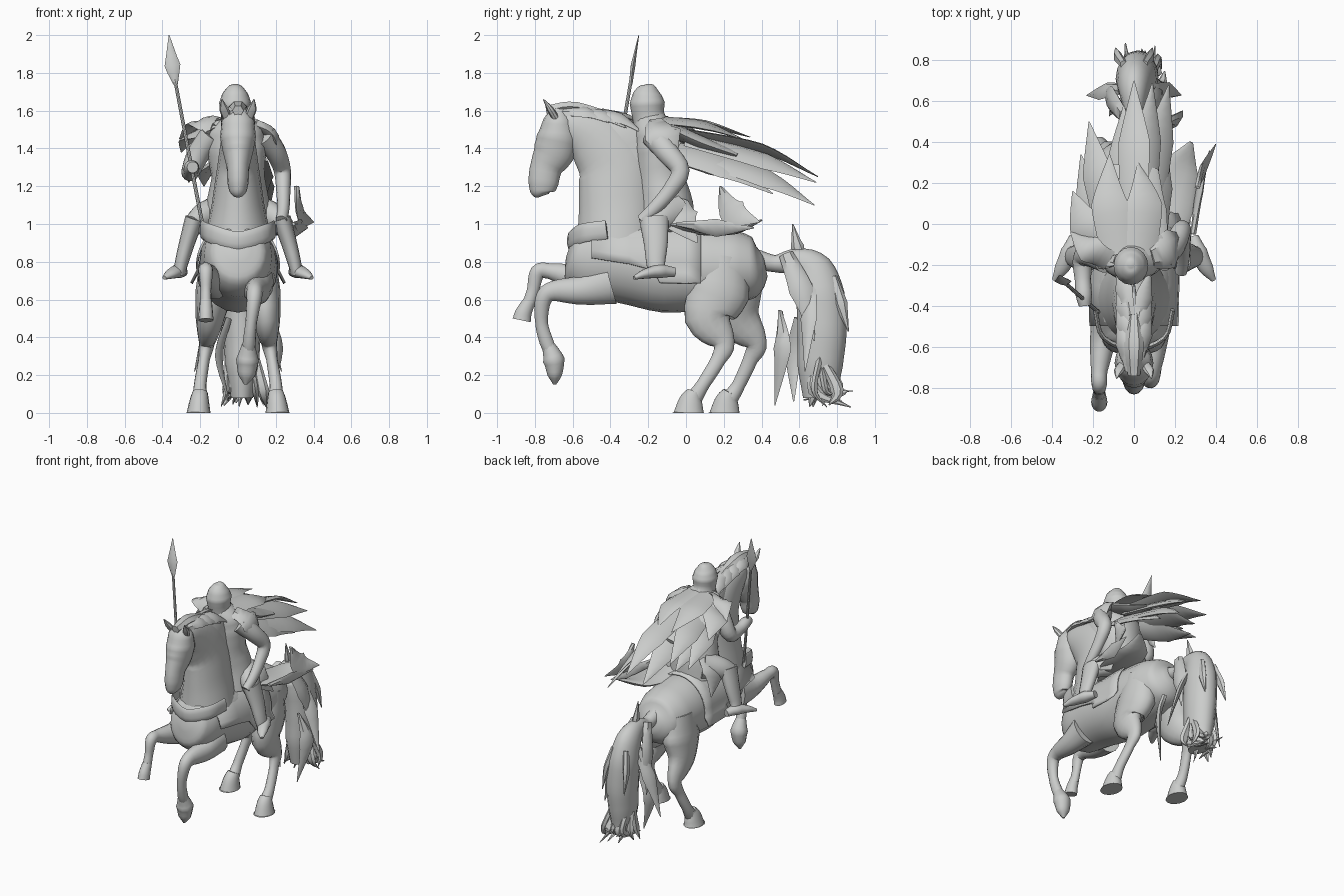
import bpy, bmesh, math, random
from mathutils import Vector as V

random.seed(4)
grey = bpy.data.materials.new("stone grey")
grey.diffuse_color = (0.6, 0.61, 0.6, 1)
X, Z = (1, 0, 0), (0, 0, 1)


def finish(name, bm):
    bmesh.ops.recalc_face_normals(bm, faces=bm.faces)
    me = bpy.data.meshes.new(name)
    bm.to_mesh(me)
    bm.free()
    ob = bpy.data.objects.new(name, me)
    bpy.context.collection.objects.link(ob)
    me.materials.append(grey)
    bpy.ops.object.select_all(action='DESELECT')
    ob.select_set(True)
    bpy.context.view_layer.objects.active = ob
    bpy.ops.object.shade_smooth_by_angle(angle=math.radians(40))
    return ob


def loft(name, pts, side=X, n=14, sub=4):
    """Elliptical sections (x, y, z, half width along side, half depth) swept on a spline."""
    P = [V(p) for p in pts]
    P = [2 * P[0] - P[1]] + P + [2 * P[-1] - P[-2]]
    S = []
    for i in range(1, len(P) - 2):
        a, b, c, d = P[i - 1:i + 3]
        for k in range(sub):
            t = k / sub
            q = 0.5 * (2 * b + (c - a) * t + (2 * a - 5 * b + 4 * c - d) * t * t + (3 * b - a - 3 * c + d) * t ** 3)
            q[3], q[4] = b[3] + (c[3] - b[3]) * t, b[4] + (c[4] - b[4]) * t
            S.append(q)
    S.append(P[-2])
    C = [V(s[:3]) for s in S]
    bm = bmesh.new()
    rings = []
    for i, s in enumerate(S):
        t = (C[min(i + 1, len(C) - 1)] - C[max(i - 1, 0)]).normalized()
        u = V(side) - V(side).dot(t) * t
        u.normalize()
        v = t.cross(u)
        ring = []
        for j in range(n):
            w = 2 * math.pi * j / n
            co = C[i] + u * s[3] * math.cos(w) + v * s[4] * math.sin(w)
            co.z = max(co.z, 0)
            ring.append(bm.verts.new(co))
        rings.append(ring)
    for r, q in zip(rings, rings[1:]):
        for j in range(n):
            bm.faces.new((r[j], r[(j + 1) % n], q[(j + 1) % n], q[j]))
    bm.faces.new(rings[0])
    bm.faces.new(rings[-1])
    return finish(name, bm)


def blade(name, a, m, b, w, side=X, t=0.014, root=0.6):
    """Pointed lock of hair or cloth."""
    return loft(name, [(*a, w * root, t), (*m, w, t), (*b, 0.003, 0.002)], side, 6, 5)


# horse barrel
loft("horse_body", [(0, -.62, .87, .05, .05), (0, -.59, .86, .14, .15), (0, -.5, .83, .18, .22),
                    (0, -.3, .81, .2, .235), (0, -.1, .77, .21, .24), (0, .1, .77, .21, .225),
                    (0, .25, .77, .2, .2), (0, .36, .77, .16, .16), (0, .42, .78, .06, .06)], n=20)
# neck, head, ears
loft("horse_neck", [(0, -.36, .9, .18, .22), (0, -.36, 1.1, .14, .21), (0, -.38, 1.3, .11, .2),
                    (0, -.48, 1.44, .09, .16), (0, -.6, 1.52, .075, .1), (0, -.68, 1.55, .05, .05)], n=18)
loft("horse_head", [(0, -.67, 1.61, .04, .04), (0, -.675, 1.55, .085, .08), (0, -.68, 1.46, .095, .11),
                    (0, -.7, 1.38, .08, .11), (0, -.74, 1.3, .06, .085), (0, -.755, 1.22, .056, .08),
                    (0, -.76, 1.17, .045, .065), (0, -.755, 1.15, .02, .03)], n=16)
for s in (-1, 1):
    loft("ear", [(s * .055, -.69, 1.56, .025, .02), (s * .075, -.72, 1.61, .025, .018),
                 (s * .085, -.755, 1.66, .003, .003)], n=8)
    # mane sheet filling the neck's back edge
    blade("mane_sheet", (s * .03, -.5, 1.53), (s * .06, -.34, 1.45), (s * .09, -.24, 1.2), .1, (0, 1, .6), .02)
# mane
for i in range(7):
    s = 1 if i % 2 else -1
    y = -.72 + i * .045
    blade("mane_lock", (s * .02, y, 1.59), (s * .05, y + .14, 1.6 - i * .008),
          (s * .08, y + .27, 1.55 - i * .014), .05, (s, 0, -.7), .02)
blade("mane_crest", (0, -.74, 1.6), (0, -.58, 1.62), (0, -.28, 1.55), .05, X, .03)

# hind legs and hooves
for s, d, k in ((1, 0, 0), (-1, .17, .19)):
    loft("hind_leg", [(s * .1, .2 + d * .2, .82, .1, .13), (s * .125, .17 + d * .4, .64, .1, .17),
                      (s * .15, .12 + d * .9, .5, .075, .13), (s * .165, .2 + d, .37, .042, .06),
                      (s * .18, .17 + d, .28, .03, .04), (s * .2, .09 + k, .15, .033, .036),
                      (s * .2, .045 + k, .08, .04, .045)])
    loft("hind_hoof", [(s * .2, .045 + k, .11, .04, .04), (s * .205, .025 + k, .06, .052, .065),
                       (s * .21, .012 + k, -.03, .068, .088)])
# raised front legs and hooves
loft("front_leg_raised", [(-.12, -.42, .72, .09, .12), (-.15, -.56, .715, .065, .075),
                          (-.17, -.72, .75, .04, .042), (-.17, -.785, .745, .038, .042),
                          (-.17, -.81, .65, .028, .033), (-.17, -.835, .57, .03, .034)])
loft("front_hoof_raised", [(-.17, -.83, .59, .032, .034), (-.17, -.86, .53, .038, .045), (-.17, -.87, .49, .04, .05)])
loft("front_leg_bent", [(.1, -.4, .69, .09, .12), (.1, -.55, .65, .07, .08), (.09, -.7, .645, .045, .055),
                        (.085, -.755, .6, .04, .045), (.07, -.765, .48, .03, .034),
                        (.06, -.74, .38, .034, .038), (.055, -.71, .31, .035, .035)])
loft("front_hoof_bent", [(.055, -.73, .36, .035, .035), (.05, -.7, .28, .06, .06), (.045, -.695, .2, .045, .04),
                         (.04, -.695, .15, .008, .008)], n=10)

# tail with loose locks
loft("tail", [(0, .36, .82, .05, .05), (0, .47, .79, .045, .045), (0, .58, .8, .055, .07),
              (.0, .67, .75, .08, .11), (.01, .71, .62, .1, .13), (.02, .72, .42, .1, .13),
              (.02, .71, .25, .09, .12), (.02, .71, .08, .06, .09)], n=16)
blade("tail_tuft", (0, .62, .82), (0, .59, .88), (0, .565, 1.0), .035, (0, 1, 0), .02)
for i in range(16):
    x = -.09 + .016 * i
    yy = random.uniform(.6, .91)
    blade("tail_tip", (x * .6, .71, .3), (x * .8 + .01, .68 + .06 * (i % 3), .12),
          (x, yy, random.uniform(.02, .14)), .035, X if i % 2 else (0, 1, 0), .018)
for s in (-1, 1):
    blade("tail_lock", (s * .05, .53, .84), (s * .11, .61, .65), (s * .15, .68, .38), .065, (0, 1, 0), .025)
    blade("tail_back_lock", (s * .05, .78, .72), (s * .08, .82, .58), (s * .09, .86, .43), .035, (0, 1, 0), .02)
    blade("tail_outer_lock", (s * .06, .66, .7), (s * .15, .65, .5), (s * .23, .63, .22), .05, (.6, 1, 0), .02)
blade("tail_side_lock", (.15, .5, .54), (.21, .51, .34), (.16, .47, .04), .055, (.5, .8, 0), .02, .15)
blade("tail_inner_lock", (-.05, .6, .5), (-.1, .57, .3), (-.05, .57, .06), .05, (.4, .8, 0))

# saddle blanket, flared at the hem
bm = bmesh.new()
rows = []
for y, a in ((-.5, 80), (-.3, 88), (-.17, 96), (-.14, 112), (.0, 113), (.08, 112)):
    rows.append([bm.verts.new(((.222 + (.05 if abs(k) == 8 and a > 100 else 0)) * math.sin(math.radians(a * k / 8)), y,
                               .78 + .235 * math.cos(math.radians(a * k / 8)))) for k in range(-8, 9)])
for r, q in zip(rows, rows[1:]):
    for j in range(16):
        bm.faces.new((r[j], r[j + 1], q[j + 1], q[j]))
ob = finish("saddle_blanket", bm)
ob.modifiers.new("thickness", 'SOLIDIFY').thickness = .012
# chest band
loft("chest_band", [(-.19, -.42, .97, .05, .012), (-.15, -.555, .95, .05, .012), (0, -.615, .91, .05, .015),
                    (.15, -.555, .95, .05, .012), (.19, -.42, .97, .05, .012)], Z, 10)

# rider torso, hood
loft("rider_torso", [(0, -.11, .97, .19, .16), (0, -.11, 1.1, .17, .15), (0, -.14, 1.25, .14, .13),
                     (-.01, -.16, 1.41, .16, .12), (-.01, -.18, 1.5, .14, .1), (-.015, -.19, 1.58, .06, .075)], n=18)
loft("rider_hood", [(-.015, -.18, 1.5, .08, .09), (-.015, -.2, 1.58, .075, .085), (-.015, -.205, 1.64, .085, .093),
                    (-.015, -.205, 1.69, .068, .075), (-.015, -.2, 1.73, .035, .04), (-.015, -.2, 1.742, .008, .008)], n=16)
# rider legs and boots
for s in (-1, 1):
    loft("rider_thigh", [(s * .1, -.05, 1.06, .09, .1), (s * .19, -.13, 1.03, .07, .08), (s * .24, -.19, .99, .05, .06)])
    loft("rider_boot", [(s * .23, -.17, 1.03, .05, .08), (s * .27, -.16, .9, .042, .065),
                        (s * .3, -.16, .79, .035, .05), (s * .31, -.15, .74, .03, .05)])
    loft("rider_foot", [(s * .29, -.06, .745, .025, .025), (s * .315, -.14, .75, .045, .038),
                        (s * .355, -.22, .735, .035, .025), (s * .39, -.275, .715, .012, .01)])
    blade("robe_flap", (s * .12, -.05, 1.12), (s * .2, -.03, 1.03), (s * .25, .06, .9), .1, (0, 1, 0), .02)
    # shoulder cloth
    blade("shoulder_cloth", (s * .08, -.16, 1.53), (s * .18, -.12, 1.47), (s * .23, -.05, 1.3), .1, (0, 1, 0), .035)
# arms
loft("rein_arm", [(.13, -.17, 1.47, .065, .07), (.2, -.1, 1.38, .055, .06), (.235, -.03, 1.28, .045, .05),
                  (.24, -.09, 1.17, .037, .042), (.24, -.17, 1.08, .032, .036), (.23, -.235, 1.02, .03, .03)])
loft("spear_arm", [(-.14, -.17, 1.47, .065, .07), (-.21, -.15, 1.37, .06, .06), (-.25, -.17, 1.28, .05, .05),
                   (-.25, -.27, 1.28, .04, .04), (-.245, -.35, 1.3, .04, .04), (-.24, -.4, 1.3, .03, .03)])
# spear
loft("spear_shaft", [(-.175, -.43, .93, .01, .01), (-.25, -.365, 1.32, .01, .01), (-.335, -.29, 1.77, .009, .009)], n=8)
loft("spear_head", [(-.33, -.292, 1.74, .012, .01), (-.347, -.28, 1.84, .042, .014), (-.365, -.25, 2.0, .002, .002)],
     n=6, sub=3)

# cape mantle and streaming layers: root, middle, tip, half width, side tilt
loft("cape_mantle", [(-.01, -.2, 1.53, .12, .03), (-.02, -.08, 1.5, .19, .04), (-.02, .08, 1.43, .18, .04),
                     (0, .28, 1.36, .12, .02)], n=12)
cape = [((0, 0, 1.48), (0, .4, 1.4), (0, .7, 1.25), .08, .3),
        ((.05, 0, 1.45), (.07, .42, 1.33), (.09, .69, 1.22), .075, -.7),
        ((.08, 0, 1.38), (.13, .42, 1.24), (.17, .68, 1.1), .08, -.8),
        ((-.04, 0, 1.42), (-.06, .32, 1.31), (-.05, .58, 1.14), .085, .7),
        ((-.12, -.05, 1.47), (-.18, .25, 1.42), (-.22, .5, 1.31), .08, .5),
        ((-.08, -.15, 1.55), (-.12, .1, 1.53), (-.12, .34, 1.46), .09, .1),
        ((.03, -.15, 1.55), (.05, .1, 1.52), (.02, .3, 1.45), .09, -.2),
        ((-.15, -.05, 1.42), (-.22, .12, 1.35), (-.26, .34, 1.22), .08, .7),
        ((-.15, -.12, 1.5), (-.24, 0, 1.47), (-.3, .16, 1.38), .09, .5),
        ((-.12, -.18, 1.53), (-.22, -.12, 1.53), (-.31, -.04, 1.45), .07, .3),
        ((.1, -.05, 1.38), (.12, .2, 1.3), (.15, .46, 1.16), .09, -.9),
        ((-.08, -.02, 1.36), (-.15, .15, 1.3), (-.18, .38, 1.2), .08, .7)]
for a, m, b, w, k in cape:
    blade("cape_layer", a, m, b, w, (1, 0, k), .018, .9)
# waist sash blown to the right side
loft("sash", [(.12, -.1, 1.0, .1, .03), (.17, .08, .97, .12, .03), (.22, .26, .97, .1, .025), (.28, .4, 1.02, .01, .005)], n=10)
blade("sash_end", (.31, .18, 1.2), (.33, .25, 1.06), (.4, .39, 1.01), .08, (.2, 1, .5), .015, .08)
blade("sash_fold", (.29, -.05, 1.0), (.32, .16, .98), (.37, .36, .98), .05, (.3, 0, 1), .015, .2)
